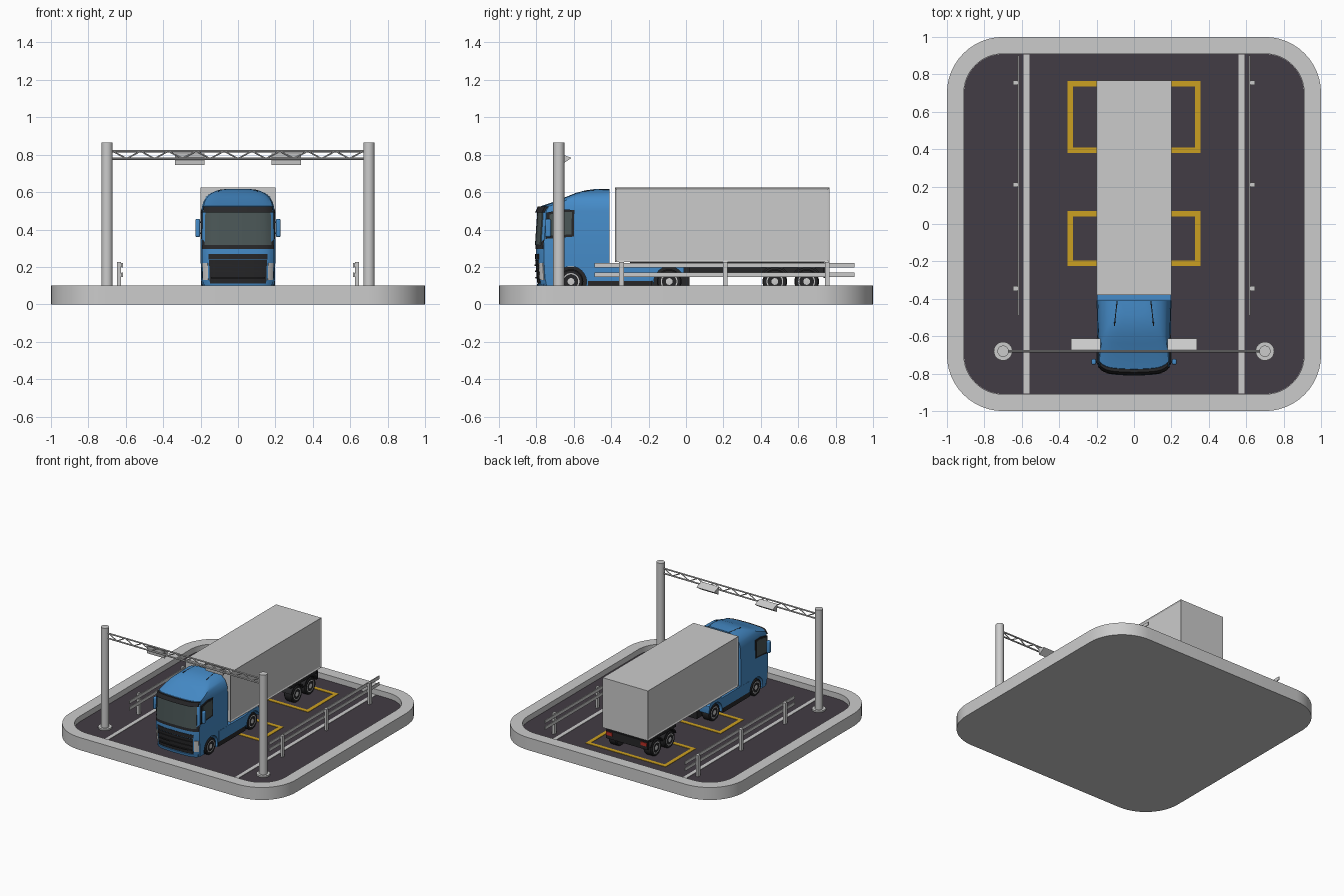
import bpy, bmesh, math
from mathutils import Vector, Matrix

if "Cube" in bpy.data.objects:
    bpy.data.objects.remove(bpy.data.objects["Cube"])

def mat(name, r, g, b):
    m = bpy.data.materials.new(name)
    m.diffuse_color = (r, g, b, 1)
    m.use_nodes = True
    m.node_tree.nodes["Principled BSDF"].inputs["Base Color"].default_value = m.diffuse_color
    return m

BLUE = mat("blue_paint", .06, .26, .58)
YELLOW = mat("yellow_paint", .60, .35, .015)
ROAD = mat("asphalt", .055, .045, .058)
BLACK = mat("black_trim", .02, .02, .022)
GLASS = mat("glass", .07, .095, .095)
RED = mat("red_lamp", .5, .03, .02)
GROUND = .056

def finish(name, bm, m=None):
    bmesh.ops.recalc_face_normals(bm, faces=bm.faces)
    me = bpy.data.meshes.new(name)
    bm.to_mesh(me)
    bm.free()
    ob = bpy.data.objects.new(name, me)
    bpy.context.collection.objects.link(ob)
    if m:
        me.materials.append(m)
    return ob

def add_box(bm, x0, x1, y0, y1, z0, z1):
    M = Matrix.Translation(((x0+x1)/2, (y0+y1)/2, (z0+z1)/2)) @ Matrix.Diagonal((x1-x0, y1-y0, z1-z0, 1))
    bmesh.ops.create_cube(bm, size=1, matrix=M)

def boxes(name, specs, m=None, mirror=False, bevel=0):
    bm = bmesh.new()
    for s in specs:
        add_box(bm, *s)
        if mirror:
            add_box(bm, -s[1], -s[0], *s[2:])
    ob = finish(name, bm, m)
    if bevel:
        b = ob.modifiers.new("bevel", 'BEVEL')
        b.width, b.segments = bevel, 3
    return ob

def loft(bm, loops, caps=True):
    vs = [[bm.verts.new(p) for p in l] for l in loops]
    n = len(vs[0])
    for a, b in zip(vs, vs[1:]):
        for i in range(n):
            bm.faces.new((a[i], a[(i+1) % n], b[(i+1) % n], b[i]))
    if caps:
        bm.faces.new(vs[0])
        bm.faces.new(vs[-1])

def prisms(name, prof, spans, m=None):
    """Extrude a y-z profile along x for each x span."""
    bm = bmesh.new()
    for x0, x1 in spans:
        loft(bm, [[(x, y, z) for y, z in prof] for x in (x0, x1)])
    return finish(name, bm, m)

def add_rod(bm, a, b, r, sides=8):
    a, b = Vector(a), Vector(b)
    M = Matrix.Translation((a+b)/2) @ (b-a).to_track_quat('Z', 'Y').to_matrix().to_4x4()
    bmesh.ops.create_cone(bm, cap_ends=True, segments=sides, radius1=r, radius2=r, depth=(b-a).length, matrix=M)

def rounded(h, r, z, n=12):
    pts = []
    for k, (sx, sy) in enumerate(((1, 1), (-1, 1), (-1, -1), (1, -1))):
        for i in range(n+1):
            t = math.pi/2*(k+i/n)
            pts.append((sx*(h-r)+r*math.cos(t), sy*(h-r)+r*math.sin(t), z))
    return pts

# Base tray with raised curb, and road surface
bm = bmesh.new()
loft(bm, [rounded(1, .3, 0), rounded(1, .3, .1), rounded(.91, .21, .1), rounded(.91, .21, .05)])
finish("base_curb", bm)
bm = bmesh.new()
loft(bm, [rounded(.909, .209, .045), rounded(.909, .209, GROUND)])
finish("road_surface", bm, ROAD)

# Road markings
boxes("lane_lines", [(.56, .59, -.905, .905, .05, .059)], None, True)
for name, y0, y1 in (("rear_bay_marking", .38, .765), ("front_bay_marking", -.225, .07)):
    w, t = .355, .03
    boxes(name, [(-w, w, y0, y0+t, .05, .059), (-w, w, y1-t, y1, .05, .059),
                 (-w, -w+t, y0+t, y1-t, .05, .059), (w-t, w, y0+t, y1-t, .05, .059)], YELLOW)

# Guard rails
boxes("guard_posts", [(.626, .646, y-.013, y+.013, .05, .225) for y in (-.345, .21, .755)], None, True)
boxes("guard_rails", [(.615, .622, -.49, .9, z, z+.026) for z in (.145, .196)], None, True)
boxes("guard_brackets", [(.62, .63, y-.01, y+.01, z, z+.016) for y in (-.345, .21, .755) for z in (.15, .201)], None, True)

# Gantry
bm = bmesh.new()
for s in (-1, 1):
    add_rod(bm, (s*.7, -.68, .05), (s*.7, -.68, .865), .03, 32)
    add_rod(bm, (s*.7, -.68, .05), (s*.7, -.68, .068), .05, 32)
finish("gantry_poles", bm)
bm = bmesh.new()
N = 18
for z in (.779, .819):
    add_rod(bm, (-.69, -.68, z), (.69, -.68, z), .006)
for i in range(N):
    xs = [-.67+1.34*(i+k)/N for k in (0, 1)]
    zs = (.779, .819) if i % 2 else (.819, .779)
    add_rod(bm, (xs[0], -.68, zs[0]), (xs[1], -.68, zs[1]), .004, 6)
finish("gantry_truss", bm)
prisms("gantry_sensors", [(-.674, .806), (-.612, .783), (-.668, .745)], [(.18, .337), (-.337, -.18)])

# Trailer box with recessed side panels
bm = bmesh.new()
add_box(bm, -.2, .2, -.38, .767, .225, .624)
bm.normal_update()
sides = [f for f in bm.faces if abs(f.normal.x) > .9]
bmesh.ops.inset_individual(bm, faces=sides, thickness=.014, depth=-.006)
finish("trailer_box", bm)
boxes("trailer_frame", [(.05, .08, -.3, .74, .16, .226)], BLACK, True)
boxes("rear_bumper", [(-.185, .185, .735, .75, .14, .205), (-.18, .18, .70, .74, .2, .226)], BLACK)
boxes("tail_lamps", [(.125, .18, .748, .755, .168, .195)], RED, True)

# Cab body: stacked outlines (height, half width, front y)
LEVELS = [(.085, .192, -.785), (.14, .197, -.797), (.25, .2, -.803), (.31, .2, -.803), (.5, .196, -.79), (.525, .192, -.775),
          (.55, .184, -.70), (.575, .17, -.64), (.595, .145, -.59), (.609, .112, -.54), (.616, .07, -.49)]
BACK = -.41

def level(z):
    for a, b in zip(LEVELS, LEVELS[1:]):
        if z <= b[0]:
            t = (z-a[0])/(b[0]-a[0])
            return a[1]+(b[1]-a[1])*t, a[2]+(b[2]-a[2])*t

def nose(s, w, f):
    return s*w*.965, f+.015*s*s+.028*s**8

def outline(z, w, f):
    front = [nose(-1+i/10, w, f) for i in range(21)]
    return [(x, y, z) for x, y in [(-w, BACK)] + front + [(w, BACK)]]

bm = bmesh.new()
loft(bm, [outline(*l) for l in LEVELS])
cab = finish("cab_body", bm, BLUE)
bm = bmesh.new()
add_rod(bm, (-.3, -.615, .12), (.3, -.615, .12), .083, 40)
cutter = finish("arch_cutter", bm)
cutter.hide_render = True
cutter.hide_viewport = True
cut = cab.modifiers.new("wheel_arch", 'BOOLEAN')
cut.operation, cut.object, cut.solver = 'DIFFERENCE', cutter, 'EXACT'

def nose_plate(name, z0, z1, s0, s1, out, m=None, mirror=False):
    """Curved panel following the front of the cab."""
    bm = bmesh.new()
    for sgn in ((1, -1) if mirror else (1,)):
        rows = []
        for z in (z0, z1):
            w, f = level(z)
            pts = [nose(sgn*(s0+(s1-s0)*i/20), w, f) for i in range(21)]
            rows.append([(x*1.004, y-out, z) for x, y in pts] + [(x*.98, y+.012, z) for x, y in reversed(pts)])
        loft(bm, rows)
    return finish(name, bm, m)

# Front panels
nose_plate("windscreen_frame", .295, .522, -.99, .99, .003, BLACK)
nose_plate("windscreen", .318, .492, -.92, .92, .005, GLASS)
nose_plate("sun_visor", .492, .522, -.98, .98, .016, BLACK)
nose_plate("upper_grille", .24, .268, -.82, .82, .004, BLACK)
nose_plate("lower_grille", .112, .236, -.8, .8, .004, BLACK)
for i, z in enumerate((.138, .172, .206)):
    nose_plate(f"grille_slat_{i+1}", z, z+.008, -.76, .76, .009, BLACK)
nose_plate("headlamps", .13, .22, .84, .98, .004, None, True)
nose_plate("front_bumper", .085, .108, -.96, .96, .007, BLUE)

# Side windows, mirrors and roof ridges
prisms("side_windows", [(-.752, .35), (-.6, .362), (-.597, .505), (-.665, .507), (-.745, .49)],
       [(.15, .199), (-.199, -.15)], BLACK)
prisms("side_window_glass", [(-.735, .366), (-.613, .374), (-.61, .493), (-.66, .495), (-.73, .48)],
       [(.15, .2005), (-.2005, -.15)], GLASS)
boxes("mirrors", [(.203, .228, -.752, -.722, .36, .456)], BLUE, True, .008)
boxes("mirror_arms", [(.18, .21, -.742, -.734, z, z+.008) for z in (.375, .435)], BLACK, True)
bm = bmesh.new()
for s in (-1, 1):
    add_rod(bm, (s*.105, -.545, .606), (s*.09, -.412, .612), .003)
finish("roof_seams", bm, BLACK)

# Tractor chassis and side skirts with rear wheel arch
boxes("tractor_chassis", [(-.11, .11, -.76, .02, .09, .2)], BLACK)
arch = [(-.09+.082*math.cos(t), .12+.082*math.sin(t)) for t in [math.pi*(1.08-i*1.0/14) for i in range(15)]]
skirt = [(-.525, .21), (-.525, .125), (-.18, .125)] + arch + [(-.008, .15), (-.012, .2), (-.03, .222), (-.155, .222), (-.17, .21)]
prisms("side_skirts", skirt, [(.115, .199), (-.199, -.115)], BLUE)
boxes("skirt_trim", [(.115, .196, -.525, -.185, .085, .126)], BLACK, True)
boxes("cab_rear_deck", [(-.198, .198, -.42, -.37, .14, .212)], BLUE)

# Trailer mudguards
def guard(y):
    ts = [math.pi*(.1+.8*i/12) for i in range(13)]
    return [(y+r*math.cos(t), .122+r*math.sin(t)) for r, tt in ((.084, ts), (.074, ts[::-1])) for t in tt]
for name, y in (("front", .475), ("rear", .645)):
    prisms(f"{name}_mudguard", guard(y), [(.11, .192), (-.192, -.11)], BLACK)
boxes("mudguard_bridge", [(.11, .19, .40, .72, .195, .226)], BLACK, True)

# Wheels: lathed tyre and dished rim (radius, x)
TYRE = [(.044, .12), (.06, .118), (.066, .126), (.066, .184), (.06, .191), (.044, .19)]
RIM = [(.02, .125), (.045, .125), (.045, .191), (.039, .191), (.034, .176), (.022, .178), (.018, .19), (.004, .191)]

def lathe(name, prof, m=None, n=32):
    bm = bmesh.new()
    for y in (-.615, -.09, .475, .645):
        for s in (-1, 1):
            loft(bm, [[(s*x, y+r*math.cos(2*math.pi*i/n), .122+r*math.sin(2*math.pi*i/n)) for i in range(n)]
                      for r, x in prof])
    return finish(name, bm, m)
lathe("tyres", TYRE, BLACK)
lathe("wheel_rims", RIM)
bm = bmesh.new()
for y in (-.615, -.09, .475, .645):
    add_rod(bm, (-.13, y, .122), (.13, y, .122), .012, 12)
finish("axles", bm, BLACK)

# Smooth rounded parts, keep edges sharp
for ob in bpy.context.collection.objects:
    if not ob.hide_viewport:
        ob.select_set(True)
        bpy.context.view_layer.objects.active = ob
bpy.ops.object.shade_smooth_by_angle(angle=math.radians(30))
